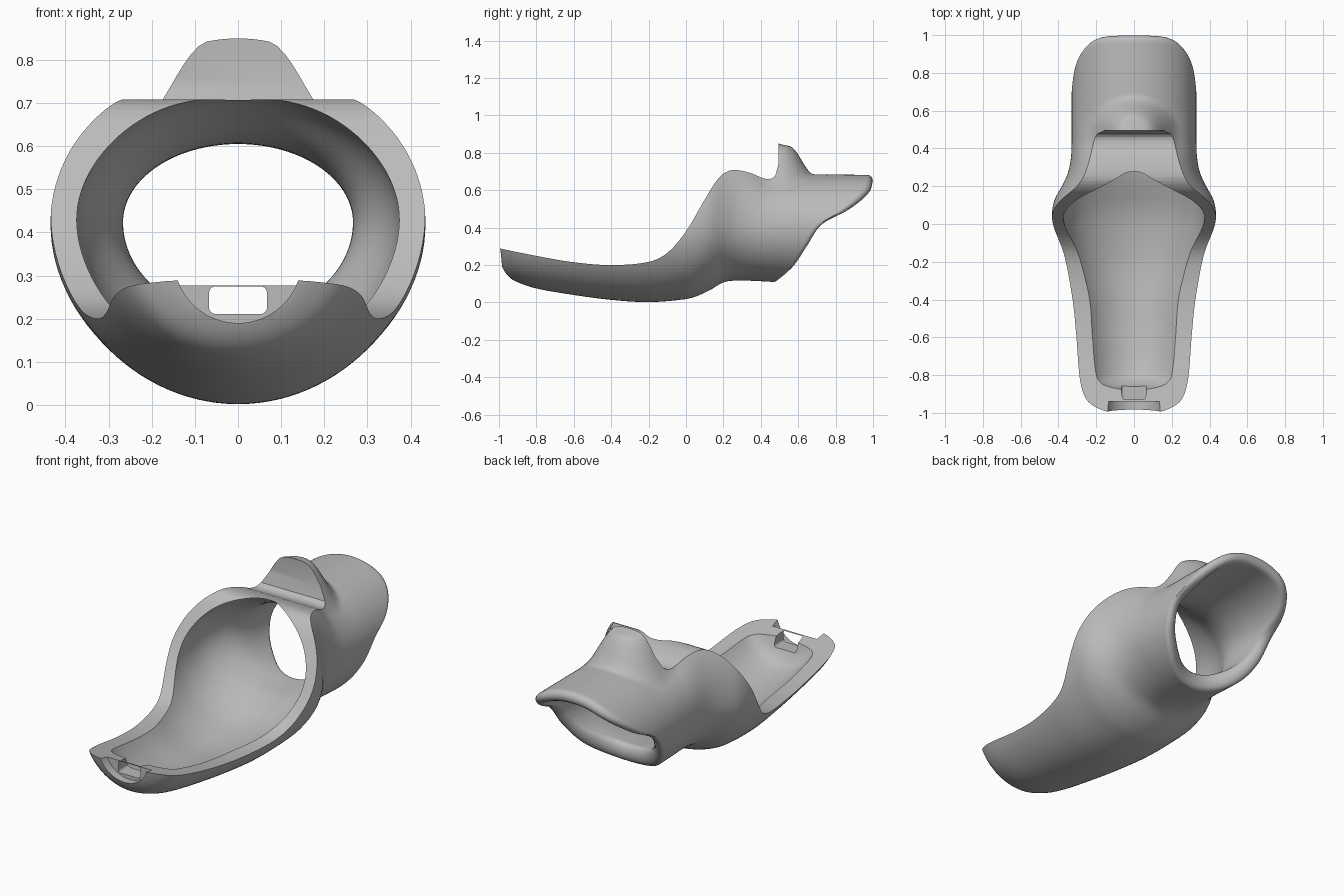
import bpy, bmesh, math
from mathutils import Vector

if "Cube" in bpy.data.objects:
    bpy.data.objects.remove(bpy.data.objects["Cube"])

SIDES = 112
SPLIT = 0.4      # where the tube starts
LIP = 0.03       # lip roundness


def smooth(rows, t):
    """Smooth interpolation through rows of (t, values...)."""
    t = min(max(t, rows[0][0]), rows[-1][0])
    k = 0
    while k < len(rows) - 2 and t > rows[k + 1][0]:
        k += 1
    a, b = rows[k], rows[k + 1]
    p, n = rows[max(k - 1, 0)], rows[min(k + 2, len(rows) - 1)]
    d = b[0] - a[0]
    u = (t - a[0]) / d
    out = []
    for j in range(1, len(a)):
        ma = (b[j] - p[j]) / (b[0] - p[0]) * d
        mb = (n[j] - a[j]) / (n[0] - a[0]) * d
        out.append((2*u**3 - 3*u**2 + 1) * a[j] + (u**3 - 2*u**2 + u) * ma
                   + (3*u**2 - 2*u**3) * b[j] + (u**3 - u**2) * mb)
    return out


# Sections along y: half width, bottom, centre height, top
OUTER = [(-1, .18, .26, .42, .8), (-.985, .21, .195, .42, .8), (-.95, .27, .14, .42, .8),
         (-.9, .305, .108, .42, .82), (-.8, .333, .075, .42, .84), (-.6, .362, .04, .42, .84),
         (-.4, .387, .014, .42, .84), (-.2, .413, .002, .42, .84), (0, .431, .018, .42, .84),
         (.06, .434, .035, .42, .85), (.13, .42, .067, .42, .86), (.2, .382, .108, .42, .86),
         (.27, .35, .117, .415, .85), (.35, .334, .116, .41, .8), (.43, .33, .112, .4, .73),
         (.55, .33, .105, .4, .69), (.7, .33, .105, .4, .685), (1, .33, .105, .4, .682)]
INNER = [(-.875, .19, .25, .43, .7), (-.85, .234, .19, .43, .7), (-.8, .255, .14, .43, .7),
         (-.6, .29, .1, .43, .7), (-.4, .312, .08, .43, .7), (-.2, .35, .07, .43, .71),
         (0, .373, .09, .43, .72), (.1, .371, .115, .43, .72), (.2, .362, .155, .43, .722),
         (.29, .335, .185, .43, .703), (.4, .283, .2, .43, .635), (.5, .267, .205, .425, .607),
         (.7, .272, .19, .42, .61), (1, .28, .18, .42, .62)]
MOUTH = [(.105, .5), (.18, .58), (.29, .65), (.385, .705), (.43, .75), (.49, .85),
         (.57, .94), (.63, .985), (.69, 1)]
RIM = [(-1.1, .315), (-1, .29), (-.8, .249), (-.6, .215), (-.4, .2), (-.2, .217), (-.1, .265),
       (0, .38), (.1, .55), (.17, .66), (.22, .7), (.27, .708), (.35, .69), (.42, .662),
       (.46, .663), (.485, .69), (.495, .74)]


def bump(x, y):
    """Rounded ridge on top of the tube."""
    r = math.hypot(x, 1.3 * max(y - .5, 0))
    u = min(max((.24 - r) / .17, 0), 1)
    return .147 * u * u * (3 - 2 * u)


def section(rows, y, a):
    w, zb, zc, zt = smooth(rows, y)
    s = math.sin(a)
    x = w * math.cos(a)
    z = zc + s * ((zt - zc) if s > 0 else (zc - zb))
    if rows is OUTER and s > 0 and y > .3:
        z += bump(x, y)
    return Vector((x, y, z))


def mouth_y(a):
    s = math.sin(a)
    return smooth(MOUTH, .4 + s * (.285 if s > 0 else .295))[0]


def skin(rows, front_steps, tail_steps):
    """Rings from the closed front end to the slanted mouth."""
    angles = [2 * math.pi * i / SIDES for i in range(SIDES)]
    start = rows[0][0]
    rings = []
    for k in range(front_steps):
        y = start + (SPLIT - start) * (k / front_steps) ** 1.3
        rings.append([section(rows, y, a) for a in angles])
    for k in range(tail_steps + 1):
        rings.append([section(rows, SPLIT + (mouth_y(a) - LIP - SPLIT) * k / tail_steps, a)
                      for a in angles])
    return rings


def solid(name, rings):
    """Closed solid from rings of points, capped at both ends, normals outward."""
    bm = bmesh.new()
    loops = [[bm.verts.new(p) for p in r] for r in rings]
    for a, b in zip(loops, loops[1:]):
        for i in range(len(a)):
            j = (i + 1) % len(a)
            bm.faces.new((a[i], a[j], b[j], b[i]))
    bm.faces.new(loops[0][::-1])
    bm.faces.new(loops[-1])
    if bm.calc_volume(signed=True) < 0:
        bmesh.ops.reverse_faces(bm, faces=bm.faces)
    mesh = bpy.data.meshes.new(name)
    bm.to_mesh(mesh)
    bm.free()
    ob = bpy.data.objects.new(name, mesh)
    bpy.context.collection.objects.link(ob)
    return ob


def carve(target, name, rings):
    """Cut a solid out of the target with the first solver that works."""
    cutter = solid(name, rings)
    cutter.hide_render = True
    mod = target.modifiers.new(name, "BOOLEAN")
    mod.operation = "DIFFERENCE"
    mod.object = cutter
    before = len(target.data.polygons)
    for solver in ("EXACT", "MANIFOLD", "FLOAT"):
        mod.solver = solver
        graph = bpy.context.evaluated_depsgraph_get()
        mesh = bpy.data.meshes.new_from_object(target.evaluated_get(graph))
        if len(mesh.polygons) not in (0, before):
            target.data = mesh
            break
    target.modifiers.clear()
    bpy.data.objects.remove(cutter)


# Shell: outer skin, rounded lip and inner skin as one closed surface
outside, inside = skin(OUTER, 70, 44), skin(INNER, 60, 30)
lip = []
for k in range(1, 8):
    t = math.pi * k / 8
    ring = []
    for o, i in zip(outside[-1], inside[-1]):
        p = (o + i) / 2 + (o - i) / 2 * math.cos(t)
        p.y += LIP * math.sin(t)
        ring.append(p)
    lip.append(ring)
shell = solid("scoop_shell", outside + lip + inside[::-1])

# Rim cut: side profile with an upright step at the ridge
steps = 90
profile = []
for k in range(steps + 1):
    y = RIM[0][0] + (RIM[-1][0] - RIM[0][0]) * k / steps
    profile.append((y, smooth(RIM, y)[0]))
profile += [(.497, 1.2), (RIM[0][0], 1.2)]
carve(shell, "rim_cutter", [[(x, y, z) for y, z in profile] for x in (-.7, .7)])

# Round notch in the nose
turn = [math.tau * (k + .5) / 64 for k in range(64)]
carve(shell, "notch_cutter", [[(.148 * math.cos(t), y, .338 + .148 * math.sin(t))
                               for t in turn] for y in (-1.1, -.94)])

# Slot with rounded corners through the nose wall
slot = []
for t in turn:
    c, s = math.cos(t), math.sin(t)
    slot.append((math.copysign(.052, c) + .015 * c, .243 + math.copysign(.017, s) + .015 * s))
carve(shell, "slot_cutter", [[(x, y, z) for x, z in slot] for y in (-1.05, -.85)])

# Plain grey finish
grey = bpy.data.materials.new("plain_grey")
grey.use_nodes = True
colour = (.5, .5, .5, 1)
grey.diffuse_color = colour
grey.node_tree.nodes["Principled BSDF"].inputs["Base Color"].default_value = colour
shell.data.materials.clear()
shell.data.materials.append(grey)
for f in shell.data.polygons:
    f.material_index = 0
bpy.ops.object.select_all(action="DESELECT")
bpy.context.view_layer.objects.active = shell
shell.select_set(True)
bpy.ops.object.shade_smooth_by_angle(angle=math.radians(35))
